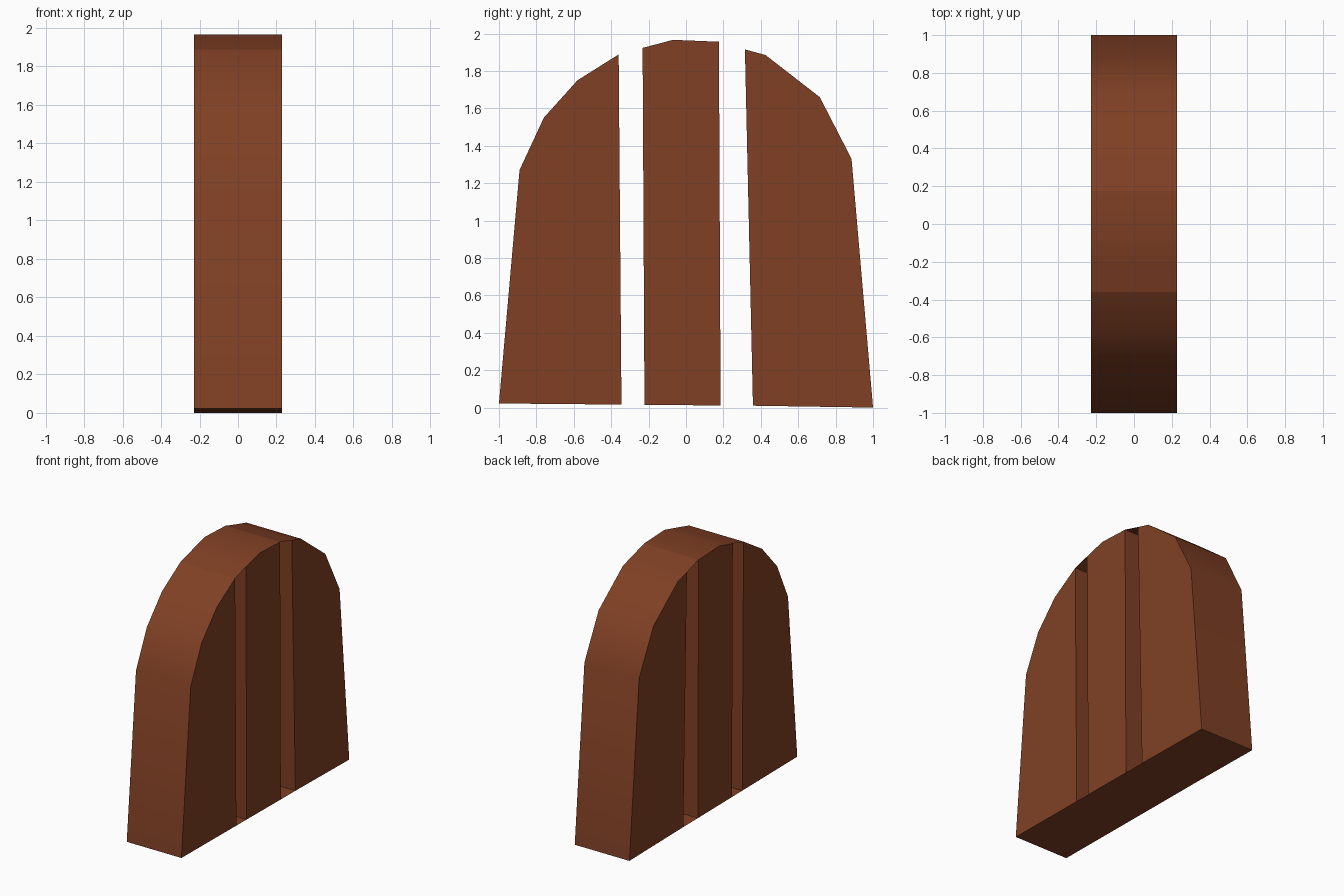
import bpy, bmesh, math

if "Cube" in bpy.data.objects:
    bpy.data.objects.remove(bpy.data.objects["Cube"])

HALF = 0.228  # half thickness along x

# Side outlines (y, z) of the three boards: bottom-left, up over the arch, bottom-right
BOARDS = [
    [(-1.0, 0.022), (-0.89, 1.27), (-0.76, 1.55), (-0.58, 1.75), (-0.36, 1.888), (-0.345, 0.016)],
    [(-0.222, 0.015), (-0.232, 1.923), (-0.07, 1.966), (0.176, 1.956), (0.185, 0.011)],
    [(0.358, 0.010), (0.315, 1.915), (0.425, 1.885), (0.715, 1.66), (0.885, 1.33), (1.0, 0.0)],
]

wood = bpy.data.materials.new("reddish brown wood")
wood.diffuse_color = (0.216, 0.051, 0.018, 1)
wood.use_nodes = True
wood.node_tree.nodes["Principled BSDF"].inputs["Base Color"].default_value = wood.diffuse_color

bm = bmesh.new()


def smooth_face(verts):
    bm.faces.new(verts).smooth = True


# Solid boards
rings = []
for outline in BOARDS:
    left = [bm.verts.new((-HALF, y, z)) for y, z in outline]
    right = [bm.verts.new((HALF, y, z)) for y, z in outline]
    bm.faces.new(left)
    bm.faces.new(right[::-1])
    n = len(outline)
    for i in range(n):
        j = (i + 1) % n
        smooth_face((left[i], right[i], right[j], left[j]))
    rings.append((left, right))
bmesh.ops.recalc_face_normals(bm, faces=bm.faces[:])

# Thin skins closing each slot at the arch and at the base
for (l1, r1), (l2, r2) in zip(rings, rings[1:]):
    smooth_face((l1[-2], r1[-2], r2[1], l2[1]))
    smooth_face((l1[-1], l2[0], r2[0], r1[-1]))

# Keep real corners sharp, leave the arch smooth
for e in bm.edges:
    if len(e.link_faces) != 2 or e.calc_face_angle(0) > math.radians(30):
        e.smooth = False

mesh = bpy.data.meshes.new("slotted_arch_panel")
bm.to_mesh(mesh)
bm.free()
mesh.materials.append(wood)
obj = bpy.data.objects.new("slotted_arch_panel", mesh)
bpy.context.collection.objects.link(obj)
